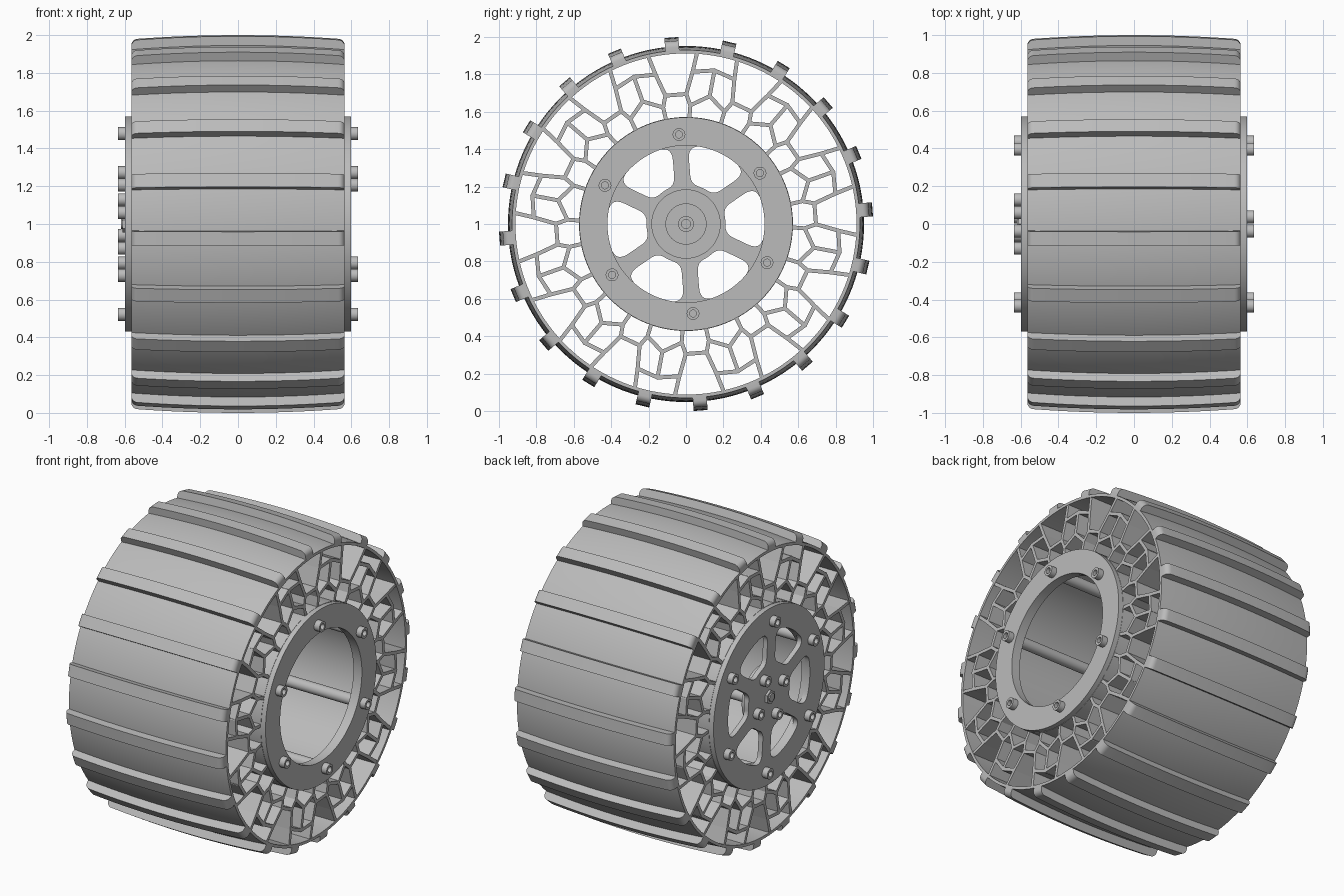
import bpy, bmesh, math
from math import sin, cos, radians, asin, degrees
from mathutils import Matrix, Vector

if "Cube" in bpy.data.objects:
    bpy.data.objects.remove(bpy.data.objects["Cube"])

grey = bpy.data.materials.new("plain grey")
grey.use_nodes = True
grey.diffuse_color = (0.5, 0.5, 0.5, 1)
grey.node_tree.nodes["Principled BSDF"].inputs["Base Color"].default_value = (0.5, 0.5, 0.5, 1)

HALF = 0.565      # half width of the wheel
FACE = 0.597      # outer face of the side plates
START = 94.5      # angle that every pattern starts from
BOLT_R = 0.48


def polar(angle, r):
    return Vector((r * cos(radians(angle)), r * sin(radians(angle))))


def finish(name, bm, smooth=True):
    """Turn a bmesh into an object; the axle runs along x at z = 1."""
    bmesh.ops.recalc_face_normals(bm, faces=bm.faces)
    mesh = bpy.data.meshes.new(name)
    bm.to_mesh(mesh)
    bm.free()
    mesh.materials.append(grey)
    obj = bpy.data.objects.new(name, mesh)
    obj.location.z = 1
    bpy.context.collection.objects.link(obj)
    if smooth:
        bpy.ops.object.select_all(action='DESELECT')
        obj.select_set(True)
        bpy.context.view_layer.objects.active = obj
        bpy.ops.object.shade_smooth_by_angle(angle=radians(30))
    return obj


def lathe(bm, profile, steps=32, centre=(0, 0), closed=True):
    """Spin an (x, radius) profile about a line along x."""
    y, z = centre
    verts = [bm.verts.new((x, y, z + r)) for x, r in profile]
    pairs = list(zip(verts, verts[1:]))
    if closed:
        pairs.append((verts[-1], verts[0]))
    edges = [bm.edges.new(p) for p in pairs]
    before = set(bm.verts) - set(verts)
    bmesh.ops.spin(bm, geom=verts + edges, cent=(0, y, z), axis=(1, 0, 0),
                   angle=2 * math.pi, steps=steps, use_merge=True)
    new = [v for v in bm.verts if v not in before]
    bmesh.ops.remove_doubles(bm, verts=new, dist=1e-5)


def ring(name, x0, x1, r0, r1, steps=96):
    bm = bmesh.new()
    lathe(bm, [(x0, r0), (x0, r1), (x1, r1), (x1, r0)], steps)
    return finish(name, bm)


def rod(bm, x0, x1, r, centre, steps=24):
    lathe(bm, [(x0, 0), (x0, r), (x1, r), (x1, 0)], steps, centre, closed=False)


def socket_bolt(bm, side, centre, r=0.034):
    a, b, c = side * (FACE - 0.01), side * 0.635, side * 0.612
    lathe(bm, [(a, 0), (a, r), (b, r), (b, r * .55), (c, r * .55), (c, 0)],
          24, centre, closed=False)


def prism(bm, outline, depth):
    """Extrude a closed outline of points along a vector."""
    face = bm.faces.new([bm.verts.new(p) for p in outline])
    out = bmesh.ops.extrude_face_region(bm, geom=[face])
    moved = [v for v in out["geom"] if isinstance(v, bmesh.types.BMVert)]
    bmesh.ops.translate(bm, verts=moved, vec=depth)
    return list(face.verts) + moved


# crowned tread band
def crown(x, edge, middle):
    return middle - (middle - edge) * (x / HALF) ** 2


xs = [HALF * (i / 8 - 1) for i in range(17)]
bm = bmesh.new()
lathe(bm, [(x, crown(x, 0.93, 0.952)) for x in xs] + [(HALF, 0.912), (-HALF, 0.912)], 120)
finish("tread_band", bm)

# crosswise tread lugs with rounded ends
bm = bmesh.new()
WIDTH, ROUND = 0.075, 0.035
flat = [x * (HALF - ROUND) / HALF for x in xs]
top = [(x, crown(x, 0.978, 1.0)) for x in flat]
corner = [(HALF - ROUND * (1 - sin(t)), top[-1][1] - ROUND * (1 - cos(t)))
          for t in (radians(a) for a in range(15, 91, 15))]
outline = [(-x, r) for x, r in reversed(corner)] + top + corner + [(HALF, 0.918), (-HALF, 0.918)]
for i in range(20):
    verts = prism(bm, [(x, -WIDTH / 2, r) for x, r in outline], (0, WIDTH, 0))
    bmesh.ops.rotate(bm, verts=verts, cent=(0, 0, 0),
                     matrix=Matrix.Rotation(radians(START - 90 + 18 * i), 3, 'X'))
finish("tread_lugs", bm)

# flexible lattice of thin walls between drum and tread
hub, strut, shelf = (6.3, 0.56), (6.6, 0.635), (4.6, 0.695)
low, high = (15, 0.695), (15, 0.835)
elbow, rim = (7.0, 0.815), (8.2, 0.918)
walls = [(hub, strut), (strut, shelf), (strut, low), (shelf, elbow),
         (elbow, high), (elbow, rim)]
bm = bmesh.new()


def wall(a, b, thick=0.021):
    p, q = polar(*a), polar(*b)
    along = (q - p).normalized()
    side = Vector((-along.y, along.x)) * thick / 2
    p, q = p - along * thick * .3, q + along * thick * .3
    prism(bm, [(-HALF + .002, v.x, v.y) for v in (p + side, q + side, q - side, p - side)],
          (2 * HALF - .004, 0, 0))


for i in range(12):
    base = START + 30 * i

    def turn(node, mirror=1):
        return base + mirror * node[0], node[1]
    for m in (1, -1):
        for a, b in walls:
            wall(turn(a, m), turn(b, m))
    wall(turn(shelf), turn(shelf, -1))
    wall(turn(low), turn(high))
finish("lattice_walls", bm, smooth=False)

# inner drum and its end flanges
ring("inner_drum", -HALF, HALF, 0.535, 0.572)
for side, name in ((1, "left"), (-1, "right")):
    ring(name + "_flange", side * 0.535, side * (HALF + .001), 0.422, 0.54)

# open clamp ring on one side
ring("open_clamp_ring", HALF, FACE, 0.42, 0.57)


# spoked plate on the other side
def bend(a, b, c, n=8):
    return [a * (1 - t) ** 2 + b * 2 * t * (1 - t) + c * t * t
            for t in (k / n for k in range(n + 1))]


def opening(start, outer=0.42, inner=0.212, half=0.043):
    def edge(r, far):
        off = degrees(asin(half / r))
        return polar(start + (60 - off if far else off), r)
    o, n = degrees(asin(half / outer)), degrees(asin(half / inner))
    pts = bend(edge(outer - .075, 0), edge(outer, 0), polar(start + o + 9, outer))
    pts += [polar(start + a, outer) for a in range(18, 44, 3)]
    pts += bend(polar(start + 60 - o - 9, outer), edge(outer, 1), edge(outer - .075, 1))
    pts += bend(edge(inner + .05, 1), edge(inner, 1), polar(start + 60 - n - 13, inner))
    pts += bend(polar(start + n + 13, inner), edge(inner, 0), edge(inner + .05, 0))
    return pts


curve = bpy.data.curves.new("spoked_plate", 'CURVE')
curve.dimensions, curve.fill_mode = '2D', 'BOTH'
curve.extrude = (FACE - HALF) / 2
loops = [[polar(a * 3.75, 0.57) for a in range(96)]]
loops += [opening(START + 60 * i) for i in range(6)]
for pts in loops:
    spline = curve.splines.new('POLY')
    spline.points.add(len(pts) - 1)
    for point, p in zip(spline.points, pts):
        point.co = (p.x, p.y, 0, 1)
    spline.use_cyclic_u = True
curve.materials.append(grey)
plate = bpy.data.objects.new("spoked_plate", curve)
plate.rotation_euler = (math.pi / 2, 0, math.pi / 2)
plate.location = (-(FACE + HALF) / 2, 0, 1)
bpy.context.collection.objects.link(plate)
bpy.ops.object.select_all(action='DESELECT')
plate.select_set(True)
bpy.context.view_layer.objects.active = plate
bpy.ops.object.convert(target='MESH')
bpy.ops.object.shade_smooth_by_angle(angle=radians(30))

# hub disc, stepped boss and axle nut
bm = bmesh.new()
lathe(bm, [(-FACE + .005, 0), (-FACE + .005, .185), (-.53, .185), (-.53, .11),
           (-.5, .11), (-.5, .04), (-.53, .04), (-.53, 0)], 48, closed=False)
finish("hub_boss", bm)
bm = bmesh.new()
rod(bm, -0.62, -0.49, 0.026, (0, 0))
rod(bm, -0.612, -0.59, 0.045, (0, 0), 6)
finish("axle_nut", bm)

# clamp bolts on both sides with tie rods, and hub bolts
bolts, rods, hub_bolts = bmesh.new(), bmesh.new(), bmesh.new()
for i in range(6):
    centre = polar(START + 60 * i, BOLT_R)
    rod(rods, -0.57, 0.57, 0.035, centre)
    for side in (1, -1):
        socket_bolt(bolts, side, centre)
for i in range(4):
    centre = polar(65 + 90 * i, 0.142)
    socket_bolt(hub_bolts, -1, centre)
    rod(hub_bolts, -0.55, -0.522, 0.018, centre, 16)
finish("clamp_bolts", bolts)
finish("tie_rods", rods)
finish("hub_bolts", hub_bolts)
